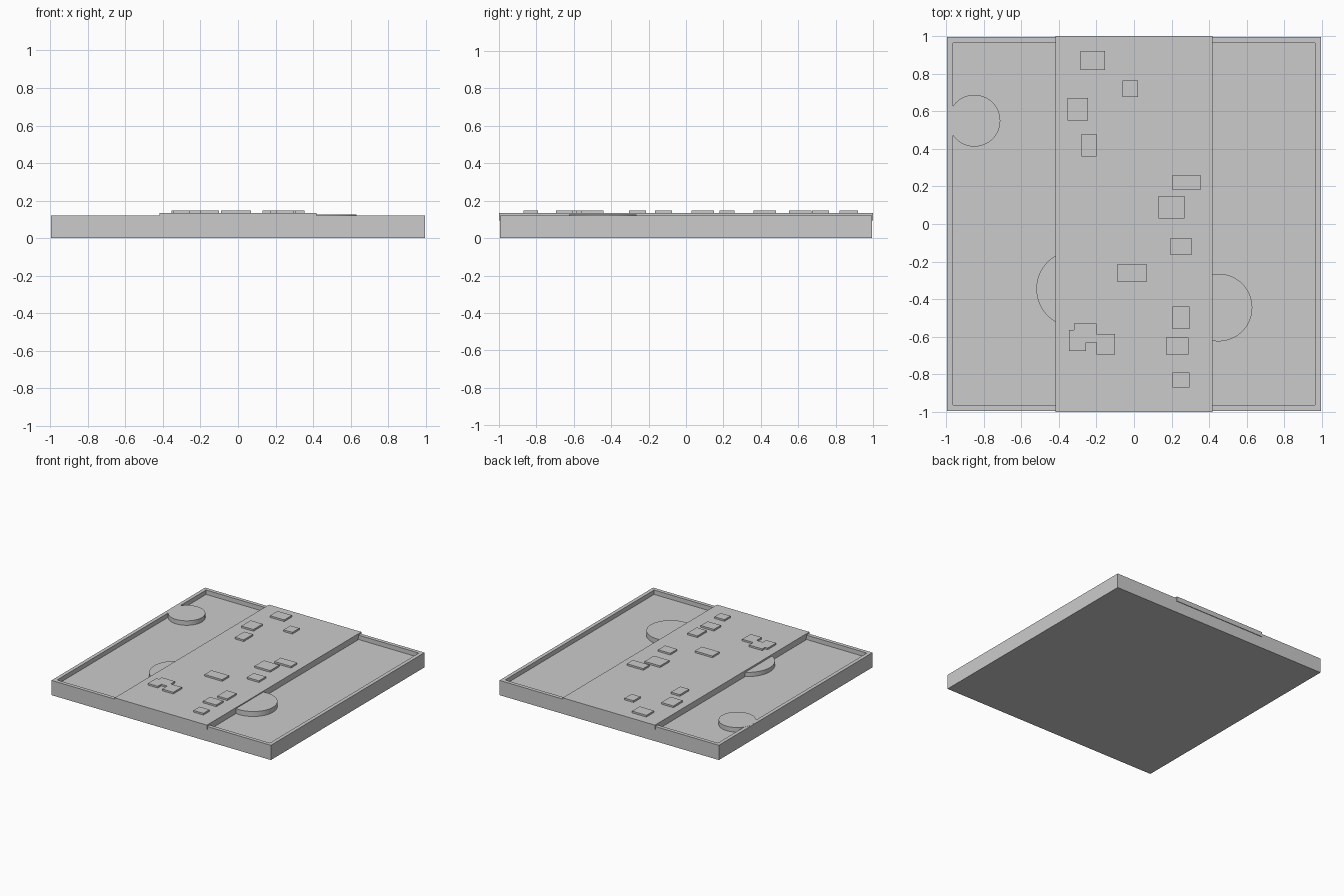
import bpy
import bmesh
from mathutils import Matrix, Vector

default_cube = bpy.data.objects.get("Cube")
if default_cube:
    bpy.data.objects.remove(default_cube, do_unlink=True)

# Single plain grey
grey = bpy.data.materials.new("plain grey")
grey.use_nodes = True
colour = (0.6, 0.6, 0.6, 1)
grey.diffuse_color = colour
grey.node_tree.nodes["Principled BSDF"].inputs["Base Color"].default_value = colour

RIM_TOP = 0.121
FLOOR = 0.085
ROAD_BOTTOM = 0.095
ROAD_TOP = 0.134
STONE_TOP = 0.148


def finish(name, bm):
    """Turn a bmesh into a grey object."""
    mesh = bpy.data.meshes.new(name)
    bm.to_mesh(mesh)
    bm.free()
    mesh.materials.append(grey)
    obj = bpy.data.objects.new(name, mesh)
    bpy.context.collection.objects.link(obj)
    return obj


def box_mesh(x, y, width, depth, bottom, top):
    bm = bmesh.new()
    centre = Matrix.Translation((x, y, (bottom + top) / 2))
    size = Matrix.Diagonal((width, depth, top - bottom, 1))
    bmesh.ops.create_cube(bm, size=1, matrix=centre @ size)
    return bm


def disc(name, x, y, radius, top):
    """Flat round plate standing on the tray floor."""
    bm = bmesh.new()
    height = top - FLOOR
    bmesh.ops.create_cone(bm, cap_ends=True, segments=64,
                          radius1=radius, radius2=radius, depth=height,
                          matrix=Matrix.Translation((x, y, FLOOR + height / 2)))
    obj = finish(name, bm)
    bpy.ops.object.select_all(action="DESELECT")
    obj.select_set(True)
    bpy.context.view_layer.objects.active = obj
    bpy.ops.object.shade_smooth_by_angle()


# Square tray with a raised rim around a shallow recess
tray = box_mesh(0, 0, 1.99, 1.99, 0, RIM_TOP)
tray.normal_update()
top_face = max(tray.faces, key=lambda f: f.calc_center_median().z)
bmesh.ops.inset_region(tray, faces=[top_face], thickness=0.043)
recess = bmesh.ops.extrude_face_region(tray, geom=[top_face])
floor_verts = [v for v in recess["geom"] if isinstance(v, bmesh.types.BMVert)]
bmesh.ops.translate(tray, verts=floor_verts, vec=Vector((0, 0, FLOOR - RIM_TOP)))
if top_face.is_valid:
    bmesh.ops.delete(tray, geom=[top_face], context="FACES_ONLY")
bmesh.ops.recalc_face_normals(tray, faces=tray.faces)
finish("tray", tray)

# Wide road crossing the tray from front to back, with its bed filled in
finish("road", box_mesh(0, 0, 0.837, 2, ROAD_BOTTOM, ROAD_TOP))
finish("road_bed", box_mesh(0, 0, 0.837, 1.9, FLOOR, ROAD_BOTTOM))

# Round patches beside the road
disc("back_right_patch", -0.85, 0.55, 0.138, RIM_TOP + 0.001)
disc("middle_right_patch", -0.317, -0.345, 0.203, RIM_TOP - 0.001)
disc("front_left_patch", 0.45, -0.445, 0.18, RIM_TOP + 0.005)

# Paving stones on the road: x, y, width, depth
stones = [
    (-0.22, 0.87, 0.13, 0.1), (-0.02, 0.72, 0.08, 0.09),
    (-0.3, 0.61, 0.11, 0.12), (-0.24, 0.42, 0.08, 0.12),
    (0.28, 0.22, 0.15, 0.08), (0.2, 0.09, 0.14, 0.12),
    (0.25, -0.12, 0.11, 0.09), (-0.01, -0.26, 0.16, 0.09),
    (0.25, -0.5, 0.09, 0.12), (0.23, -0.65, 0.12, 0.09),
    (0.25, -0.83, 0.09, 0.08), (-0.15, -0.64, 0.1, 0.11),
    (-0.26, -0.58, 0.12, 0.1), (-0.3, -0.62, 0.09, 0.11),
]
for number, (x, y, width, depth) in enumerate(stones, 1):
    finish(f"paving_stone_{number}",
           box_mesh(x, y, width, depth, ROAD_TOP - 0.01, STONE_TOP))
